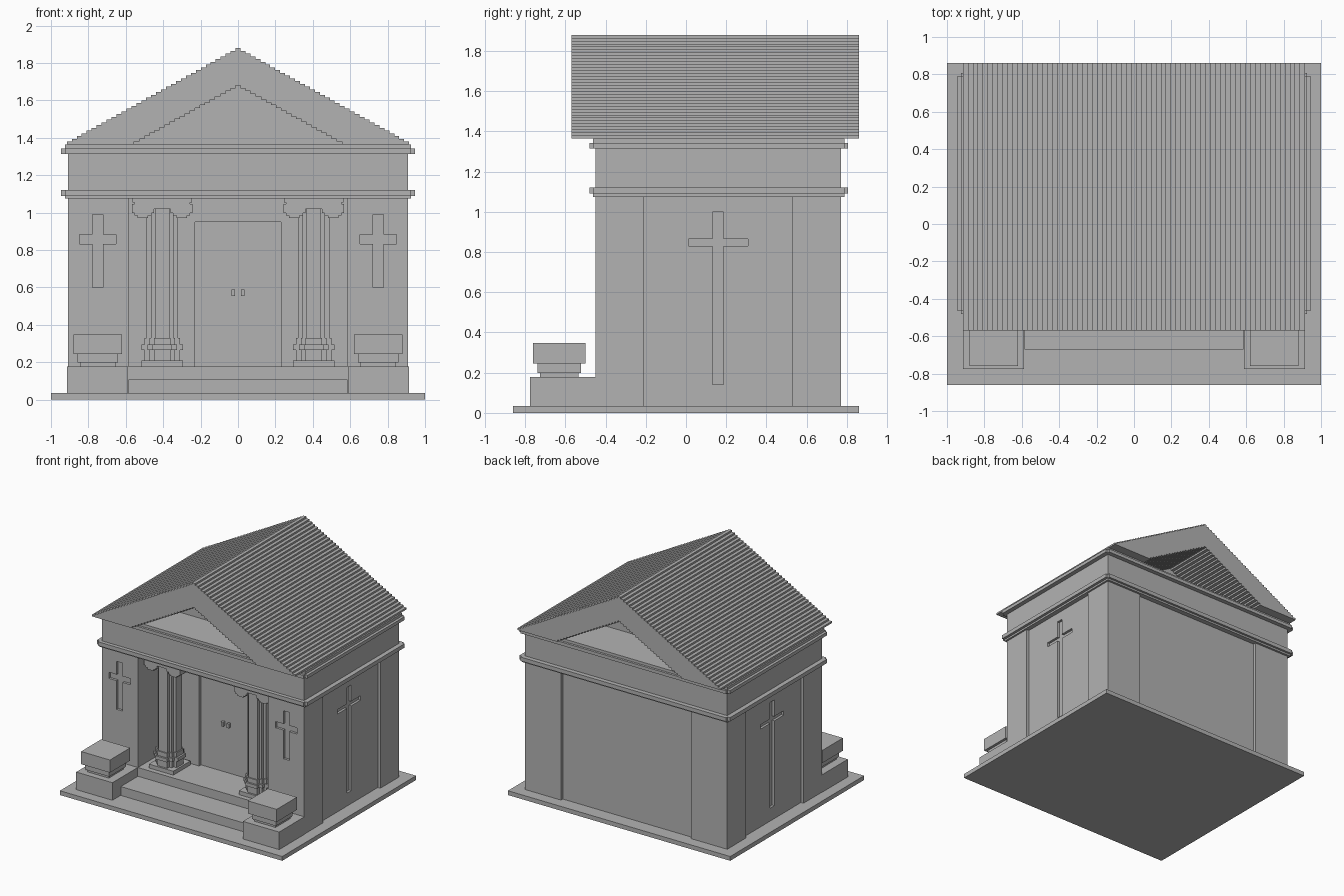
import bpy
import bmesh

if "Cube" in bpy.data.objects:
    bpy.data.objects.remove(bpy.data.objects["Cube"])

STONE = (0.45, 0.45, 0.45, 1)
stone = bpy.data.materials.new("grey stone")
stone.use_nodes = True
stone.diffuse_color = STONE
stone.node_tree.nodes["Principled BSDF"].inputs["Base Color"].default_value = STONE


def finish(name, bm):
    bmesh.ops.recalc_face_normals(bm, faces=bm.faces)
    mesh = bpy.data.meshes.new(name)
    bm.to_mesh(mesh)
    bm.free()
    mesh.materials.append(stone)
    obj = bpy.data.objects.new(name, mesh)
    bpy.context.collection.objects.link(obj)
    return obj


def boxes(name, *bounds):
    """One object made of boxes given as (x0, x1, y0, y1, z0, z1)."""
    bm = bmesh.new()
    for x0, x1, y0, y1, z0, z1 in bounds:
        for v in bmesh.ops.create_cube(bm, size=1)["verts"]:
            v.co = (x1 if v.co.x > 0 else x0,
                    y1 if v.co.y > 0 else y0,
                    z1 if v.co.z > 0 else z0)
    return finish(name, bm)


def around(cx, cy, rx, ry, z0, z1):
    return (cx - rx, cx + rx, cy - ry, cy + ry, z0, z1)


def stepped_round(cx, cy, r, z0, z1):
    """A round column section built from square steps."""
    return [around(cx, cy, r * a, r * b, z0, z1)
            for a, b in ((1, 0.47), (0.72, 0.72), (0.47, 1))]


def extrude_profile(name, points, y0, y1):
    bm = bmesh.new()
    face = bm.faces.new([bm.verts.new((x, y0, z)) for x, z in points])
    moved = bmesh.ops.extrude_face_region(bm, geom=[face], use_keep_orig=True)["geom"]
    for v in moved:
        if isinstance(v, bmesh.types.BMVert):
            v.co.y = y1
    return finish(name, bm)


def stairs(half, z0, z1, n):
    """Stepped gable outline from left foot over the apex to right foot."""
    dx, dz = half / (n - 0.5), (z1 - z0) / n
    left = []
    for i in range(n):
        x = -half + i * dx
        left += [(x, z0 + i * dz), (x, z0 + (i + 1) * dz)]
    return left + [(-x, z) for x, z in reversed(left)]


def cut(target, cutter):
    mod = target.modifiers.new("cut", "BOOLEAN")
    mod.operation = "DIFFERENCE"
    mod.solver = "EXACT"
    mod.object = cutter
    bpy.context.view_layer.objects.active = target
    bpy.ops.object.modifier_apply(modifier=mod.name)
    bpy.data.objects.remove(cutter)


# Ground slab and walls
boxes("ground_slab", (-1, 1, -0.86, 0.86, 0, 0.035))
walls = boxes("walls", (-0.91, 0.91, -0.45, 0.77, 0.03, 1.35))

# Porch, doorway and recessed wall panels
cut(walls, boxes("porch_cutter", (-0.585, 0.585, -0.6, -0.17, 0.178, 1.08)))
cut(walls, boxes("door_cutter", (-0.23, 0.23, -0.3, -0.145, 0.178, 0.95)))
cut(walls, boxes("back_cutter", (-0.585, 0.585, 0.747, 0.9, 0.035, 1.08)))
for s in (-1, 1):
    cut(walls, boxes("side_cutter", around(s * 0.987, 0.16, 0.1, 0.37, 0.035, 1.08)))
    # Sunken crosses on the sides and front
    for ry, z0, z1 in ((0.0275, 0.14, 1.0), (0.148, 0.83, 0.866)):
        cut(walls, boxes("cross_cutter", around(s * 0.967, 0.16, 0.1, ry, z0, z1)))
    for rx, z0, z1 in ((0.027, 0.6, 0.99), (0.097, 0.833, 0.883)):
        cut(walls, boxes("cross_cutter", around(s * 0.75, -0.52, rx, 0.09, z0, z1)))

# Entrance step and door handles
boxes("lower_step", (-0.585, 0.585, -0.67, -0.44, 0.03, 0.107))
boxes("door_handles", *[around(s * 0.026, -0.15, 0.01, 0.02, 0.555, 0.59) for s in (-1, 1)])


# Mouldings with notched corners
def moulding(name, wide, narrow):
    boxes(name,
          around(0, 0.163, 0.947, 0.625, *wide),
          around(0, 0.163, 0.925, 0.643, *wide),
          around(0, 0.163, 0.925, 0.625, *narrow))


moulding("lower_moulding", (1.09, 1.122), (1.075, 1.1))
moulding("upper_moulding", (1.315, 1.342), (1.33, 1.364))

# Stepped roof with hollow gable and the gable wall inside
inner = stairs(0.555, 1.365, 1.68, 21)
extrude_profile("roof", stairs(0.915, 1.365, 1.88, 35) + inner[::-1], -0.57, 0.86)
extrude_profile("gable_wall", inner, -0.14, 0.43)

CY = -0.3
for s, side in ((-1, "right"), (1, "left")):
    # Side pedestal with stone planter
    px, py = s * 0.75, -0.63
    boxes(side + "_pedestal", (px - 0.163, px + 0.163, -0.775, -0.44, 0.03, 0.178))
    boxes(side + "_planter",
          around(px, py, 0.095, 0.095, 0.17, 0.2),
          around(px, py, 0.108, 0.108, 0.198, 0.247),
          around(px, py, 0.13, 0.13, 0.245, 0.348))

    # Column: plinth, rings and fluted shaft
    cx = s * 0.405
    boxes(side + "_column",
          around(cx, CY, 0.11, 0.11, 0.17, 0.21),
          *stepped_round(cx, CY, 0.095, 0.2, 0.267),
          *stepped_round(cx, CY, 0.11, 0.266, 0.294),
          *stepped_round(cx, CY, 0.095, 0.293, 0.33),
          *stepped_round(cx, CY, 0.085, 0.32, 1.08))

    # Capital: centre block between two stepped scrolls
    parts = [around(cx, CY, 0.16, 0.1, 1.055, 1.078),
             around(cx, CY, 0.06, 0.1, 1.02, 1.07)]
    for t in (-1, 1):
        for rx, rz in ((0.06, 0.024), (0.045, 0.038), (0.028, 0.05)):
            parts.append(around(cx + t * 0.103, CY, rx, 0.1, 1.022 - rz, 1.022 + rz))
    boxes(side + "_capital", *parts)
